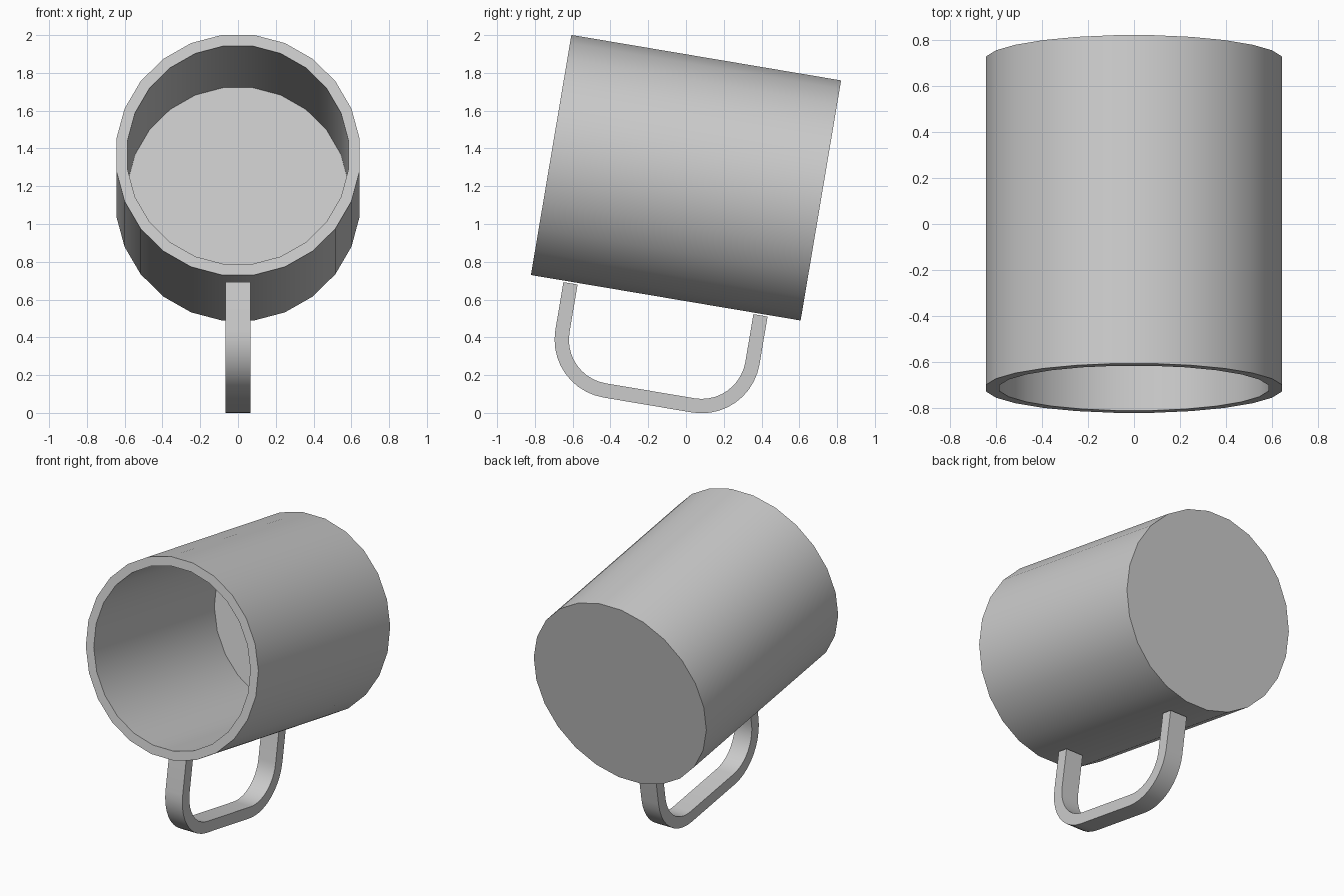
import bpy, bmesh, math
from mathutils import Matrix, Vector

SIDES = 24
TILT = Matrix.Translation((0, 0, 1.245)) @ Matrix.Rotation(math.radians(-9.57), 4, 'X')

cube = bpy.data.objects.get("Cube")
if cube:
    bpy.data.objects.remove(cube, do_unlink=True)

grey = bpy.data.materials.new("plain grey")
grey.use_nodes = True
colour = (0.6, 0.6, 0.6, 1)
grey.diffuse_color = colour
grey.node_tree.nodes["Principled BSDF"].inputs["Base Color"].default_value = colour


def finish(name, bm):
    """Tilt the part, add it to the scene and shade it smooth with sharp edges."""
    bmesh.ops.recalc_face_normals(bm, faces=bm.faces)
    bm.transform(TILT)
    mesh = bpy.data.meshes.new(name)
    bm.to_mesh(mesh)
    bm.free()
    mesh.materials.append(grey)
    obj = bpy.data.objects.new(name, mesh)
    bpy.context.collection.objects.link(obj)
    bpy.ops.object.select_all(action='DESELECT')
    obj.select_set(True)
    bpy.context.view_layer.objects.active = obj
    bpy.ops.object.shade_smooth_by_angle(angle=math.radians(35))


def loft(bm, rings):
    """Join closed rings of points in order and cap both ends."""
    loops = [[bm.verts.new(p) for p in ring] for ring in rings]
    for a, b in zip(loops, loops[1:]):
        for i in range(len(a)):
            j = (i + 1) % len(a)
            bm.faces.new((a[i], a[j], b[j], b[i]))
    bm.faces.new(loops[0])
    bm.faces.new(loops[-1])


def circle(radius, y):
    angles = [(i + 0.5) * math.tau / SIDES for i in range(SIDES)]
    return [Vector((radius * math.cos(a), y, radius * math.sin(a))) for a in angles]


# Cup: closed base, outer wall, rim, inner wall, inner floor
half, outer, inner, floor = 0.724, 0.65, 0.59, 0.6
bm = bmesh.new()
loft(bm, [circle(outer, half), circle(outer, -half),
          circle(inner, -half), circle(inner, floor)])
finish("cup", bm)

# Handle: flat strap following a U with two rounded corners
corner_y, corner_z, top_z = 0.238, -0.91, -0.653
radius, thick, width, steps = 0.31, 0.076, 0.13, 10


def strap_section(centre, out):
    """Rectangle across the strap, from its outer edge to its inner edge."""
    side = Vector((width / 2, 0, 0))
    far, near = centre + out * radius, centre + out * (radius - thick)
    return [far - side, far + side, near + side, near - side]


rings = [strap_section(Vector((0, -corner_y, top_z)), Vector((0, -1, 0)))]
for sign, start in ((-1, math.pi), (1, 1.5 * math.pi)):
    for i in range(steps + 1):
        a = start + i / steps * math.pi / 2
        rings.append(strap_section(Vector((0, sign * corner_y, corner_z)),
                                   Vector((0, math.cos(a), math.sin(a)))))
rings.append(strap_section(Vector((0, corner_y, top_z)), Vector((0, 1, 0))))
bm = bmesh.new()
loft(bm, rings)
finish("handle", bm)
